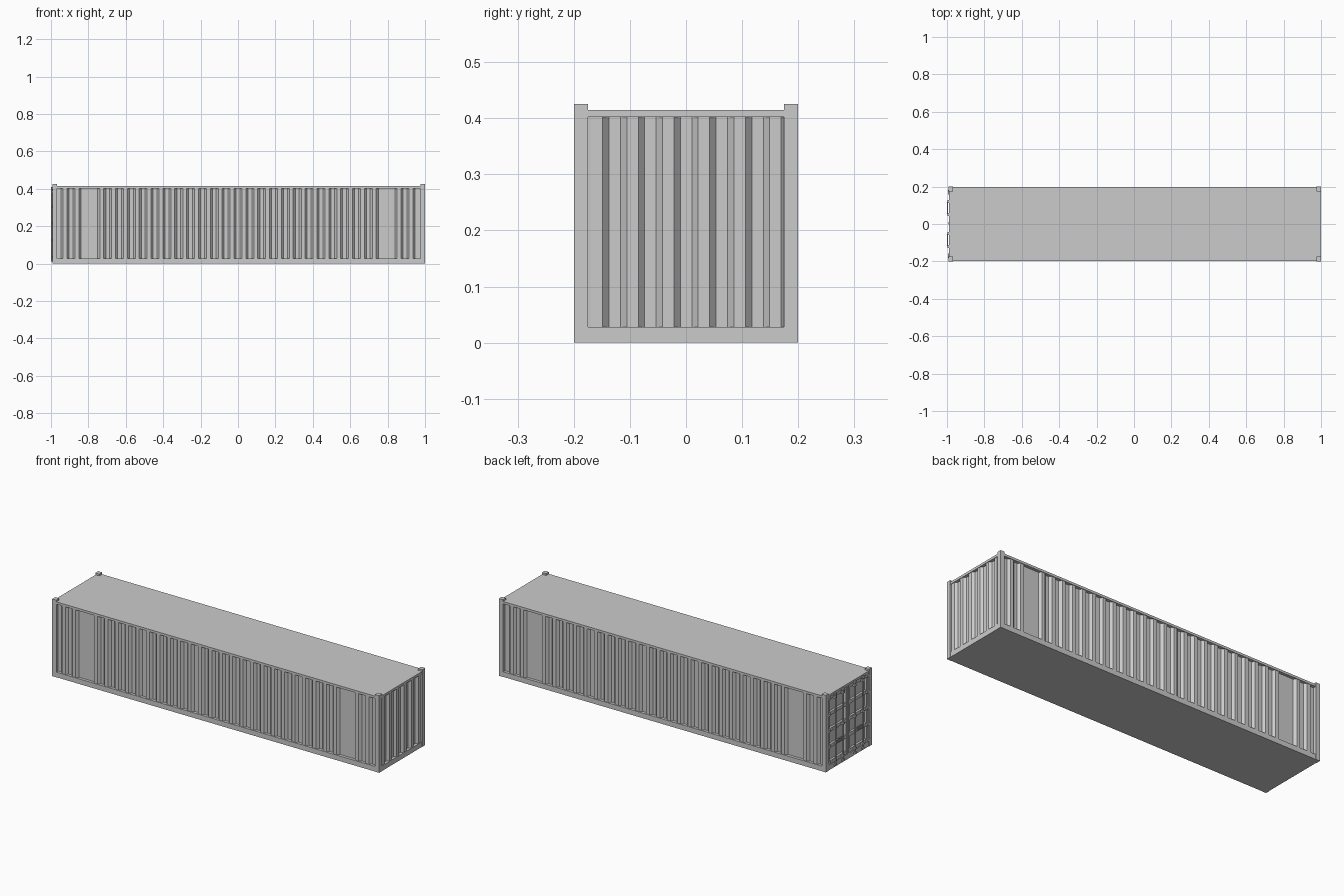
import bpy, bmesh, math

if "Cube" in bpy.data.objects:
    bpy.data.objects.remove(bpy.data.objects["Cube"])

BOT, TOP, ROOF, POST_H = 0.028, 0.402, 0.415, 0.425
XL, XR, Y = -0.992, 1.0, 0.2
POST = 0.025
FLAT, SLOPE, DEPTH = 0.0205, 0.0113, 0.013
PITCH = 2 * (FLAT + SLOPE)


def to_object(name, bm):
    bmesh.ops.recalc_face_normals(bm, faces=bm.faces)
    me = bpy.data.meshes.new(name)
    bm.to_mesh(me)
    bm.free()
    ob = bpy.data.objects.new(name, me)
    bpy.context.collection.objects.link(ob)
    return ob


def boxes(name, spans):
    """One object from boxes given as (x0, x1, y0, y1, z0, z1)."""
    bm = bmesh.new()
    for x0, x1, y0, y1, z0, z1 in spans:
        vs = bmesh.ops.create_cube(bm, size=1)["verts"]
        for v in vs:
            v.co.x = x0 if v.co.x < 0 else x1
            v.co.y = y0 if v.co.y < 0 else y1
            v.co.z = z0 if v.co.z < 0 else z1
    return to_object(name, bm)


def wall(name, profile, place):
    """Extrude a corrugated (along, depth) profile from bottom to top rail."""
    back = DEPTH + 0.004
    pts = profile + [(profile[-1][0], back), (profile[0][0], back)]
    bm = bmesh.new()
    face = bm.faces.new([bm.verts.new((*place(a, d), BOT)) for a, d in pts])
    ext = bmesh.ops.extrude_face_region(bm, geom=[face])["geom"]
    for v in ext:
        if isinstance(v, bmesh.types.BMVert):
            v.co.z = TOP
    return to_object(name, bm)


def ridges(start, count, pitch):
    """Raised trapezoid ribs, each beginning with its rising slope."""
    pts = []
    flat = pitch / 2 - SLOPE
    for i in range(count):
        a = start + i * pitch
        pts += [(a, DEPTH), (a + SLOPE, 0), (a + SLOPE + flat, 0), (a + 2 * SLOPE + flat, DEPTH)]
    return pts


# Corner posts
boxes("corner_posts", [(x, x + POST, y, y + POST, 0, POST_H)
                       for x in (XL, XR - POST) for y in (-Y, Y - POST)])

# Roof and floor
boxes("roof", [(XL + 0.003, XR - 0.001, -Y + 0.001, Y - 0.001, 0.409, ROOF)])
boxes("floor", [(XL + 0.003, XR - 0.001, -Y + 0.001, Y - 0.001, 0, 0.02)])

# Rails along the sides and across the ends
rails = []
for z0, z1 in ((0, BOT), (TOP, ROOF)):
    for s in (-1, 1):
        ys = sorted((s * (Y - 0.001), s * (Y - 0.024)))
        rails.append((XL + POST, XR - POST, *ys, z0, z1))
    for x0 in (XL + 0.002, XR - 0.025):
        rails.append((x0, x0 + 0.024, -Y + POST, Y - POST, z0, z1))
boxes("rails", rails)

# Long corrugated sides with two flat panels each
p = 1.5 / (23 + 0.5 + SLOPE / 0.0636)
half = (ridges(-0.75, 24, p))
left = ridges(-0.84 - 2 * PITCH + FLAT, 2, PITCH)
right = ridges(0.84, 2, PITCH)
side = [(XL + POST, DEPTH)] + left + half + right + [(XR - POST, DEPTH)]
for name, s in (("front_wall", -1), ("back_wall", 1)):
    wall(name, side, lambda a, d, s=s: (a, s * (Y - 0.004 - d)))

# Corrugated closed end
end = [(-0.175, 0.003), (-0.170, 0)]
a = -0.1485
end.append((a, 0))
for i in range(5):
    end += [(a + SLOPE, DEPTH), (a + SLOPE + FLAT, DEPTH), (a + 2 * SLOPE + FLAT, 0), (a + PITCH, 0)]
    a += PITCH
end.append((0.175, 0.005))
wall("end_wall", end, lambda a, d: (XR - 0.004 - d, a))

# Door leaves: framed, with four recessed rows each
ROWS = 4
BAR = 0.018
step = (TOP - BOT - BAR) / ROWS
leaf = []
for s in (-1, 1):
    def span(x0, x1, y0, y1, z0, z1):
        leaf.append((x0, x1, *sorted((s * y0, s * y1)), z0, z1))
    span(-0.974, -0.968, 0.002, 0.175, BOT, TOP)
    span(-0.986, -0.973, 0.002, 0.018, BOT, TOP)
    span(-0.986, -0.973, 0.160, 0.175, BOT, TOP)
    for i in range(ROWS + 1):
        span(-0.986, -0.973, 0.018, 0.160, BOT + i * step, BOT + i * step + BAR)
boxes("doors", leaf)
boxes("door_seal", [(-0.991, -0.984, -0.002, 0.012, BOT, TOP)])

# Locking rods
bm = bmesh.new()
for y in (-0.12, -0.052, 0.052, 0.12):
    vs = bmesh.ops.create_cone(bm, cap_ends=True, segments=8, radius1=0.0036,
                               radius2=0.0036, depth=0.396)["verts"]
    bmesh.ops.translate(bm, verts=vs, vec=(-0.9955, y, 0.211))
to_object("lock_rods", bm)

# Rod brackets, cams, handles and hinges
fittings, hinges = [], []
for s in (-1, 1):
    for y in (0.052, 0.12):
        for z in (0.012, 0.037, 0.215, 0.385, 0.403):
            fittings.append((-0.998, -0.984, s * y - 0.008, s * y + 0.008, z - 0.005, z + 0.005))
    for y, z in ((0.052, 0.15), (0.12, 0.135)):
        ys = sorted((s * y, s * (y - 0.055 if y > 0.1 else y + 0.055)))
        fittings.append((-1.0, -0.995, *ys, z - 0.003, z + 0.003))
    for i in range(ROWS + 1):
        z = BOT + i * step + BAR / 2
        hinges.append((-0.994, -0.984, *sorted((s * 0.158, s * 0.183)), z - 0.006, z + 0.006))
boxes("lock_fittings", fittings)
boxes("hinges", hinges)
